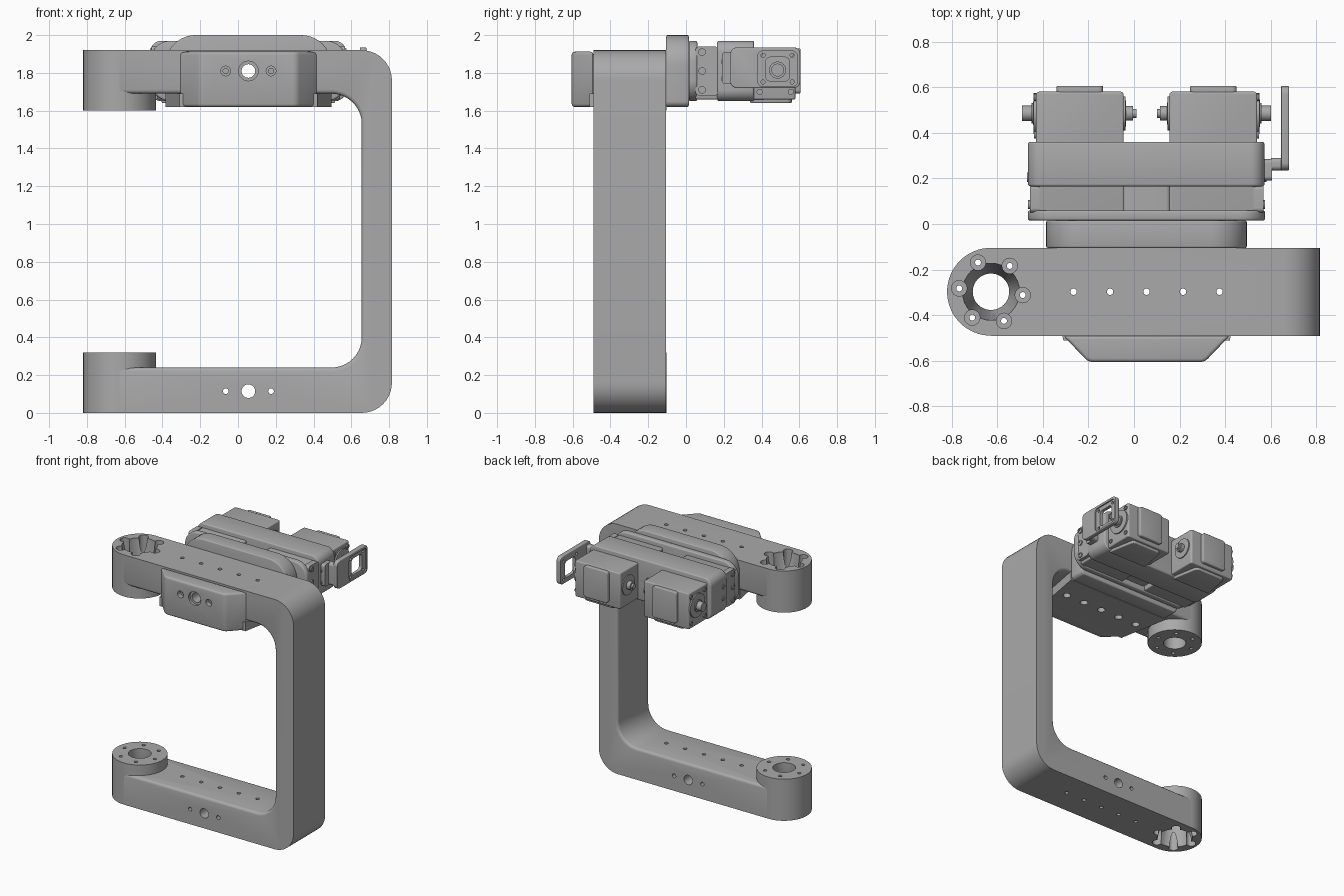
import bpy, bmesh, math
from mathutils import Vector

if "Cube" in bpy.data.objects:
    bpy.data.objects.remove(bpy.data.objects["Cube"])

grey = bpy.data.materials.new("mid_grey")
grey.use_nodes = True
colour = (0.4, 0.4, 0.4, 1)
grey.diffuse_color = colour
grey.node_tree.nodes["Principled BSDF"].inputs["Base Color"].default_value = colour
parts, cutters = [], []


def place(a, b, t, axis):
    return {"x": (t, a, b), "y": (a, t, b), "z": (a, b, t)}[axis]


def finish(name, bm, cutter=False):
    bmesh.ops.recalc_face_normals(bm, faces=bm.faces)
    mesh = bpy.data.meshes.new(name)
    bm.to_mesh(mesh)
    bm.free()
    mesh.materials.append(grey)
    obj = bpy.data.objects.new(name, mesh)
    bpy.context.scene.collection.objects.link(obj)
    obj.hide_render = cutter
    (cutters if cutter else parts).append(obj)
    return obj


def bevel(bm, edges, width):
    bmesh.ops.bevel(bm, geom=edges, offset=width, segments=3, profile=0.5,
                    affect="EDGES", clamp_overlap=True)


def fillet(corners, steps=10):
    """Round each (a, b, radius) corner of an outline."""
    out = []
    for i, (a, b, r) in enumerate(corners):
        p = Vector((a, b))
        if r == 0:
            out.append(p)
            continue
        d1 = (Vector(corners[i - 1][:2]) - p).normalized()
        d2 = (Vector(corners[(i + 1) % len(corners)][:2]) - p).normalized()
        half = d1.angle(d2) / 2
        centre = p + (d1 + d2).normalized() * r / math.sin(half)
        u = p + d1 * r / math.tan(half) - centre
        v = p + d2 * r / math.tan(half) - centre
        sweep = math.pi - 2 * half
        for k in range(steps + 1):
            f = k / steps
            out.append(centre + (u * math.sin((1 - f) * sweep)
                                 + v * math.sin(f * sweep)) / math.sin(sweep))
    return out


def rrect(a0, b0, a1, b1, r):
    return fillet([(a0, b0, r), (a1, b0, r), (a1, b1, r), (a0, b1, r)])


def slab(name, outline, axis, lo, hi, soft=0, cutter=False):
    """Extrude an outline along an axis, optionally softening its sharp edges."""
    bm = bmesh.new()
    face = bm.faces.new([bm.verts.new(place(p[0], p[1], lo, axis)) for p in outline])
    new = bmesh.ops.extrude_face_region(bm, geom=[face])["geom"]
    shift = Vector(place(0, 0, hi - lo, axis))
    bmesh.ops.translate(bm, vec=shift, verts=[g for g in new if isinstance(g, bmesh.types.BMVert)])
    bmesh.ops.recalc_face_normals(bm, faces=bm.faces)
    if soft:
        bevel(bm, [e for e in bm.edges if e.calc_face_angle(0) > 0.6], soft)
    return finish(name, bm, cutter)


def turned(name, stations, centres, axis, cutter=False, sides=32):
    """Turned solids from (radius, position) stations, one at each centre."""
    bm = bmesh.new()
    for a, b in centres:
        rings = [[bm.verts.new(place(a + r * math.cos(k * math.tau / sides),
                                     b + r * math.sin(k * math.tau / sides), t, axis))
                  for k in range(sides)] for r, t in stations]
        for low, high in zip(rings, rings[1:]):
            for k in range(sides):
                n = (k + 1) % sides
                bm.faces.new((low[k], low[n], high[n], high[k]))
        bm.faces.new(rings[0])
        bm.faces.new(rings[-1])
    return finish(name, bm, cutter)


def cut(obj, *tools):
    bpy.context.view_layer.objects.active = obj
    for tool in tools:
        mod = obj.modifiers.new("cut", "BOOLEAN")
        mod.operation, mod.solver, mod.object = "DIFFERENCE", "EXACT", tool
        bpy.ops.object.modifier_apply(modifier=mod.name)


# C-shaped frame with softened inner edges
Y0, Y1, YM, HX, MX = -0.49, -0.105, -0.297, -0.627, 0.055
frame = slab("c_frame", fillet([
    (HX, 0, 0), (0.815, 0, 0.16), (0.815, 1.92, 0.16), (HX, 1.92, 0),
    (HX, 1.69, 0), (0.655, 1.69, 0.16), (0.655, 0.24, 0.16), (HX, 0.24, 0)]), "y", Y0, Y1)
bm = bmesh.new()
bm.from_mesh(frame.data)
inner = lambda v: v.co.x < 0.66 and 0.2 < v.co.z < 1.7
bevel(bm, [e for e in bm.edges if all(inner(v) for v in e.verts)
           and abs(e.verts[0].co.y - e.verts[1].co.y) < 0.01], 0.02)
bm.to_mesh(frame.data)
bm.free()

# Round hubs at the arm ends, with tapered pockets and six screw wells
ring = [(HX + 0.14 * math.cos(math.radians(54 + 60 * k)),
         YM + 0.14 * math.sin(math.radians(54 + 60 * k))) for k in range(6)]
for name, z, s in (("lower_hub", 0, 1), ("upper_hub", 1.92, -1)):
    hub = turned(name, [(0.1925, z), (0.1925, z + s * 0.32)], [(HX, YM)], "z", sides=64)
    pocket = turned("pocket_cutter", [(0.125, z - s * 0.02), (0.125, z + s * 0.02),
                    (0.08, z + s * 0.24), (0.08, z + s * 0.4)], [(HX, YM)], "z", True)
    wells = turned("well_cutter", [(0.034, z - s * 0.03), (0.034, z + s * 0.25),
                   (0.013, z + s * 0.25), (0.013, z + s * 0.41)], ring, "z", True, 16)
    for obj in (hub, frame):
        cut(obj, pocket, wells)

# Holes along both arms and across them
row = [(MX + 0.16 * k, YM) for k in range(-2, 3)]
pins = [(MX - 0.12, 0.115), (MX + 0.12, 0.115)]
arm_holes = turned("arm_hole_cutter", [(0.014, -0.1), (0.014, 2.1)], row, "z", True, 16)
low_main = turned("low_hole_cutter", [(0.036, -0.8), (0.036, 0.2)], [(MX, 0.115)], "y", True)
low_pins = turned("low_pin_cutter", [(0.015, -0.8), (0.015, 0.2)], pins, "y", True, 16)
main_hole = turned("main_hole_cutter", [(0.052, -0.8), (0.052, -0.585), (0.036, -0.585),
                   (0.036, 0.7)], [(MX, 1.81)], "y", True)
side_pins = turned("side_pin_cutter", [(0.026, -0.8), (0.026, -0.57), (0.014, -0.57),
                   (0.014, -0.02)], [(x, 1.81) for x, _ in pins], "y", True, 16)
cut(frame, arm_holes, low_main, low_pins, main_hole, side_pins)

# Clamp around the upper arm
front = slab("clamp_front", fillet([(-0.31, Y0, 0), (-0.2, -0.605, 0.05),
             (0.31, -0.605, 0.05), (0.42, Y0, 0)]), "z", 1.62, 1.912, 0.015)
under = slab("clamp_underside", [(-0.31, Y0 - 0.02), (0.42, Y0 - 0.02), (0.495, Y1),
             (-0.385, Y1)], "z", 1.62, 1.69)
under_holes = turned("under_hole_cutter", [(0.028, 1.5), (0.028, 1.67), (0.014, 1.67),
                     (0.014, 1.8)], row, "z", True, 16)
back = slab("clamp_back", fillet([(-0.385, 1.62, 0.03), (0.495, 1.62, 0.03),
            (0.495, 2.0, 0.16), (-0.385, 2.0, 0.16)]), "y", Y1, 0.015, 0.008)
cut(front, main_hole, side_pins)
cut(under, under_holes)
cut(back, main_hole)

# Carrier plate, band and links holding the two motors
plate = slab("carrier_plate", rrect(-0.465, 1.65, 0.575, 1.97, 0.11), "y", 0.015, 0.06, 0.01)
band = slab("motor_band", rrect(-0.465, 1.65, 0.572, 1.97, 0.06), "y", 0.165, 0.36, 0.01)
bar = slab("centre_bar", rrect(-0.05, 1.69, 0.16, 1.88, 0.02), "y", 0.05, 0.17)
for obj in (plate, band, bar):
    cut(obj, main_hole)


def screws(name, x, side, spots, r=0.02):
    turned(name, [(r, x), (r, x + side * 0.008), (r * 0.55, x + side * 0.008),
                  (r * 0.55, x + side * 0.004)], spots, "x", sides=16)


# Motors, mirrored left to right
for word, side in (("right", -1), ("left", 1)):
    X = lambda d: MX + side * d
    span = lambda a, b: sorted((X(a), X(b)))
    x0, x1 = span(0.1, 0.485)
    slab(word + "_motor_body", rrect(x0, 0.05, x1, 0.58, 0.015), "z", 1.66, 1.935, 0.008)
    e0, e1 = span(0.47, 0.512)
    slab(word + "_motor_flange", rrect(0.05, 1.68, 0.17, 1.94, 0.02), "x", e0, e1)
    screws(word + "_flange_screws", X(0.512), side, [(0.085, z) for z in (1.71, 1.81, 1.91)])
    screws(word + "_band_screws", X(0.517), side, [(0.205, z) for z in (1.77, 1.86)])
    b0, b1 = span(0.19, 0.395)
    slab(word + "_motor_back_cover", rrect(b0, 1.69, b1, 1.93, 0.02), "y", 0.57, 0.606, 0.006)
    u0, u1 = span(0.13, 0.46)
    slab(word + "_motor_lower_cover", fillet([(u0, 0.34, 0), (u1, 0.34, 0), (u1 - 0.04, 0.56, 0.03),
         (u0 + 0.04, 0.56, 0.03)]), "z", 1.64, 1.67, 0.006)
    turned(word + "_motor_shaft", [(0.09, X(0.48)), (0.09, X(0.495)), (0.045, X(0.497)),
           (0.045, X(0.505)), (0.034, X(0.505)), (0.034, X(0.545))], [(0.485, 1.815)], "x", sides=24)
    turned(word + "_motor_pivot", [(0.075, X(0.11)), (0.075, X(0.092)), (0.032, X(0.09)),
           (0.032, X(0.06)), (0.02, X(0.06)), (0.02, X(0.045))], [(0.485, 1.815)], "x", sides=24)
    corners = [(y, z) for y in (0.39, 0.555) for z in (1.7, 1.9)]
    screws(word + "_motor_screws", X(0.485), side, corners, 0.016)

# Side arm: link, tab and framed plate with stepped square opening
slab("side_link", rrect(0.19, 1.74, 0.285, 1.91, 0.02), "x", 0.565, 0.605)
slab("side_tab", rrect(0.235, 1.74, 0.29, 1.91, 0.02), "x", 0.6, 0.65)
side_plate = slab("side_plate", rrect(0.235, 1.72, 0.605, 1.935, 0.035), "x", 0.645, 0.68, 0.005)
recess = slab("recess_cutter", rrect(0.38, 1.73, 0.59, 1.915, 0.025), "x", 0.67, 0.72, 0, True)
window = slab("window_cutter", rrect(0.422, 1.757, 0.548, 1.883, 0.025), "x", 0.6, 0.73, 0, True)
holes = turned("corner_hole_cutter", [(0.011, 0.6), (0.011, 0.74)],
               [(y, z) for y in (0.408, 0.562) for z in (1.752, 1.893)], "x", True, 12)
cut(side_plate, recess, window, holes)

# Tidy up cutters and shade
for obj in cutters:
    bpy.data.objects.remove(obj)
bpy.ops.object.select_all(action="DESELECT")
for obj in parts:
    obj.select_set(True)
bpy.context.view_layer.objects.active = parts[0]
bpy.ops.object.shade_smooth_by_angle(angle=math.radians(35))
